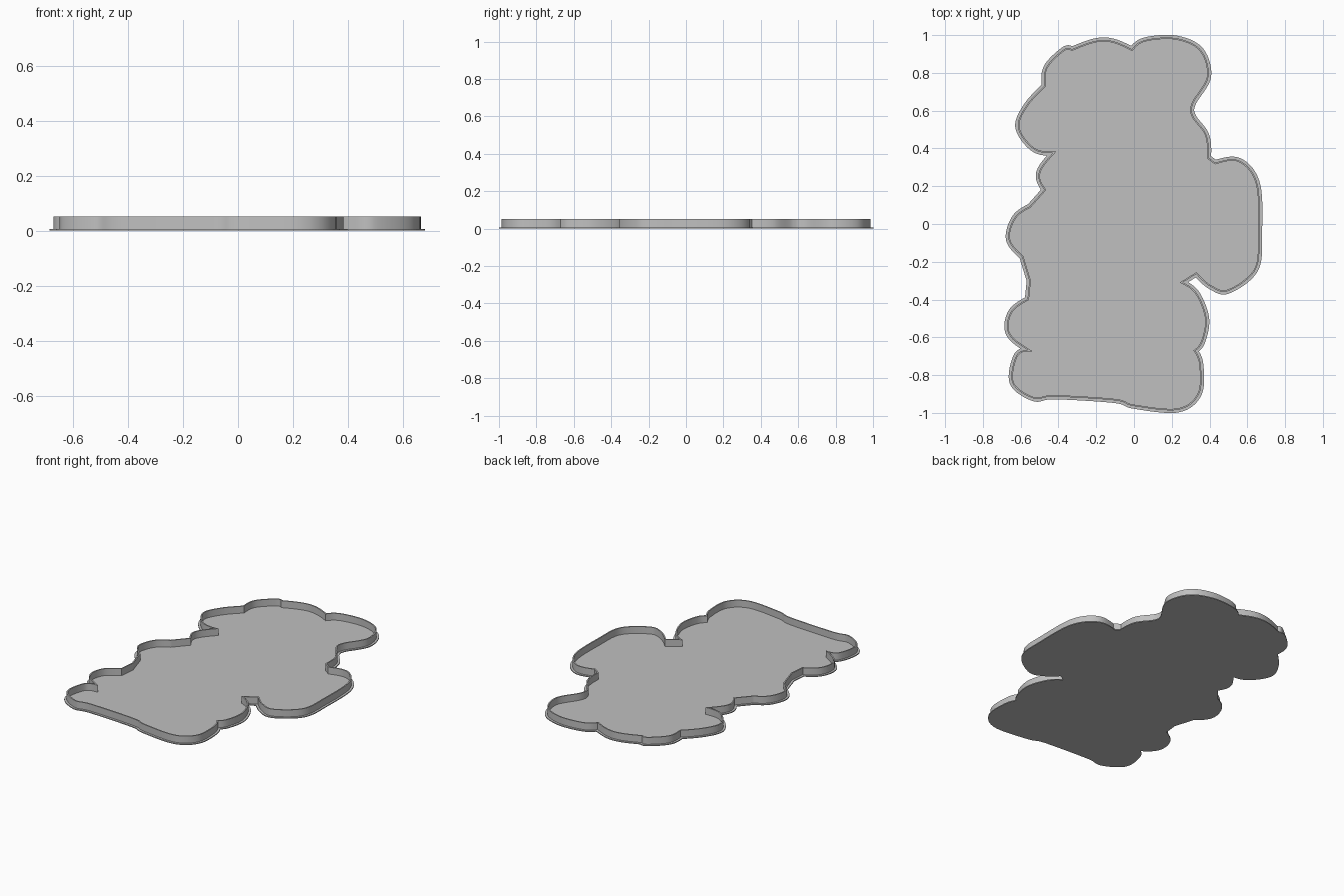
import bpy
import bmesh
from mathutils import Vector
from mathutils.geometry import interpolate_bezier

UNIT = 0.01            # outline points are given in hundredths
FLOOR_HEIGHT = 0.006
WALL_TOP = 0.051
WALL_WIDTH = 0.008
FLANGE = 0.018         # how far the floor extends past the wall
STEPS = 14             # curve samples between neighbouring points

# Clockwise outline, one list per rounded lobe; every lobe starts at a sharp notch
LOBES = [
    [(-1, 92), (6, 97), (22, 98), (35, 92), (39, 78), (31, 64), (31, 57), (38, 47)],
    [(39, 35)],
    [(43, 32), (56, 33), (65, 21), (66, -5), (64, -24), (50, -35), (41, -33)],
    [(33, -26)],
    [(25, -31), (33, -37), (38, -50), (36, -62)],
    [(32, -67), (35, -75), (34, -90), (23, -98), (0, -96), (-10, -93),
     (-42, -91), (-53, -92), (-64, -84), (-62, -70)],
    [(-55, -67), (-66, -58), (-65, -47)],
    [(-56, -40)],
    [(-55, -30)],
    [(-59, -17), (-66, -8), (-63, 3)],
    [(-55, 9)],
    [(-47, 18), (-50, 27)],
    [(-42, 38), (-53, 40), (-61, 51), (-57, 62)],
    [(-47, 73), (-46, 83), (-37, 92)],
    [(-33, 92), (-16, 97)],
]


def end_guide(first, second, third):
    """Extra point beyond a lobe's end that keeps its curvature going."""
    return first * 2.5 - second * 2 + third * 0.5


def smooth_lobe(points):
    """Sample a smooth curve through the points, leaving out the last one."""
    if len(points) == 2:
        return [points[0].lerp(points[1], i / STEPS) for i in range(STEPS)]
    guided = [end_guide(*points[:3]), *points, end_guide(*points[:-4:-1])]
    samples = []
    for before, start, end, after in zip(guided, guided[1:], guided[2:], guided[3:]):
        handle_a = start + (end - before) / 6
        handle_b = end - (after - start) / 6
        samples += interpolate_bezier(start, handle_a, handle_b, end, STEPS + 1)[:-1]
    return samples


def full_outline():
    lobes = [[Vector((x, y, 0)) * UNIT for x, y in lobe] for lobe in LOBES]
    outline = []
    for lobe, following in zip(lobes, lobes[1:] + lobes[:1]):
        outline += smooth_lobe(lobe + following[:1])
    return outline


def grow(outline, distance):
    """Offset the outline outward and drop samples that fold over at notches."""
    grown = []
    for i, point in enumerate(outline):
        along = outline[(i + 1) % len(outline)] - outline[i - 1]
        moved = point + Vector((-along.y, along.x, 0)).normalized() * distance
        if min((moved - other).length for other in outline) > distance * 0.96:
            grown.append(moved)
    return grown


def make_object(name, bm, material):
    bmesh.ops.recalc_face_normals(bm, faces=bm.faces[:])
    mesh = bpy.data.meshes.new(name)
    bm.to_mesh(mesh)
    bm.free()
    mesh.materials.append(material)
    obj = bpy.data.objects.new(name, mesh)
    bpy.context.collection.objects.link(obj)
    return obj


def raise_extrusion(bm, extruded, height):
    raised = [item for item in extruded["geom"] if isinstance(item, bmesh.types.BMVert)]
    bmesh.ops.translate(bm, verts=raised, vec=(0, 0, height))


cube = bpy.data.objects.get("Cube")
if cube:
    bpy.data.objects.remove(cube, do_unlink=True)

grey = bpy.data.materials.new("plain grey")
grey.use_nodes = True
grey.diffuse_color = (0.53, 0.53, 0.53, 1)
grey.node_tree.nodes["Principled BSDF"].inputs["Base Color"].default_value = grey.diffuse_color

outline = full_outline()

# Flat floor with a narrow flange outside the wall
bm = bmesh.new()
base = bm.faces.new([bm.verts.new(p) for p in grow(outline, FLANGE)])
extruded = bmesh.ops.extrude_face_region(bm, geom=[base], use_keep_orig=True)
raise_extrusion(bm, extruded, FLOOR_HEIGHT)
make_object("tray_floor", bm, grey)

# Thin upright wall following the outline, rooted inside the floor
bm = bmesh.new()
root = FLOOR_HEIGHT / 2
ring = [bm.verts.new(p + Vector((0, 0, root))) for p in outline]
edges = [bm.edges.new((ring[i - 1], ring[i])) for i in range(len(ring))]
raise_extrusion(bm, bmesh.ops.extrude_edge_only(bm, edges=edges), WALL_TOP - root)
wall = make_object("tray_wall", bm, grey)
solid = wall.modifiers.new("thickness", "SOLIDIFY")
solid.thickness = WALL_WIDTH
solid.offset = 0
solid.use_even_offset = True

# Smooth the wall's curves while keeping its rims and notches sharp
for other in bpy.context.selected_objects:
    other.select_set(False)
wall.select_set(True)
bpy.context.view_layer.objects.active = wall
bpy.ops.object.modifier_apply(modifier=solid.name)
bpy.ops.object.shade_smooth_by_angle(angle=0.5)
